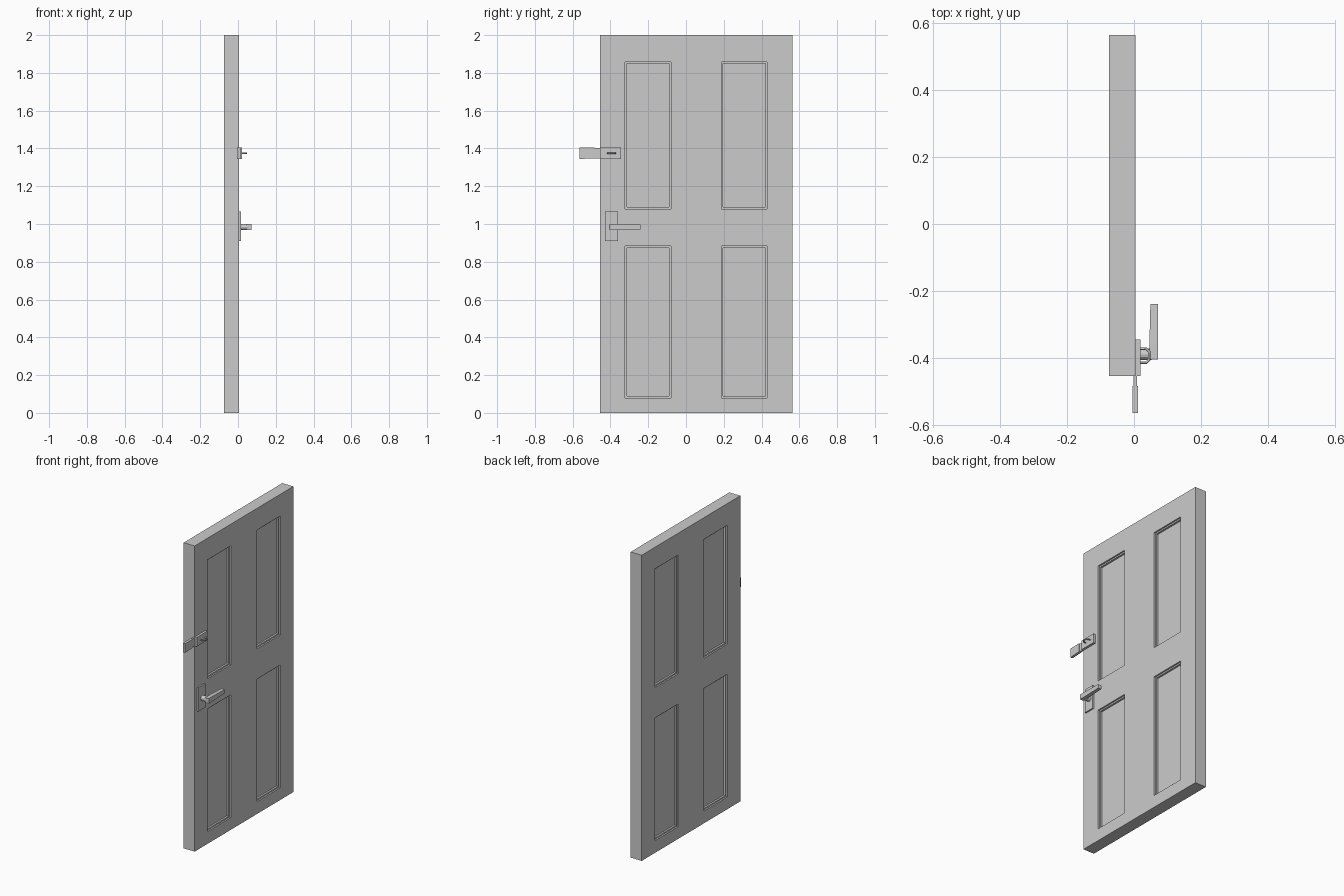
import bpy, bmesh

if "Cube" in bpy.data.objects:
    bpy.data.objects.remove(bpy.data.objects["Cube"])


def finish(name, bm):
    bmesh.ops.remove_doubles(bm, verts=bm.verts, dist=1e-5)
    bmesh.ops.recalc_face_normals(bm, faces=bm.faces)
    me = bpy.data.meshes.new(name)
    bm.to_mesh(me)
    bm.free()
    ob = bpy.data.objects.new(name, me)
    bpy.context.collection.objects.link(ob)
    return ob


def loft_y(name, sections):
    """Solid through rectangles (y, x0, x1, z0, z1) placed along y."""
    bm = bmesh.new()
    rings = [[bm.verts.new(p) for p in ((x0, y, z0), (x1, y, z0), (x1, y, z1), (x0, y, z1))]
             for y, x0, x1, z0, z1 in sections]
    for a, b in zip(rings, rings[1:]):
        for i in range(4):
            j = (i + 1) % 4
            bm.faces.new((a[i], a[j], b[j], b[i]))
    bm.faces.new(rings[0])
    bm.faces.new(rings[-1])
    return finish(name, bm)


def box(name, x, y, z):
    return loft_y(name, [(v, *x, *z) for v in y])


# Door leaf with stepped recessed panels on both sides
X0, X1 = -0.075, 0.005
YS = [-0.455, -0.322, -0.08, 0.188, 0.43, 0.565]
ZS = [0, 0.08, 0.883, 1.08, 1.858, 2]
bm = bmesh.new()


def rect(x, y0, y1, z0, z1, inset=0):
    y0, y1, z0, z1 = y0 + inset, y1 - inset, z0 + inset, z1 - inset
    return [bm.verts.new((x, y, z)) for y, z in ((y0, z0), (y1, z0), (y1, z1), (y0, z1))]


for x, inward in ((X0, 1), (X1, -1)):
    for i in range(5):
        for j in range(5):
            cell = (YS[i], YS[i + 1], ZS[j], ZS[j + 1])
            ring = rect(x, *cell)
            if i % 2 and j % 2:
                for depth, inset in ((0.01, 0), (0.01, 0.009), (0.022, 0.009)):
                    nxt = rect(x + inward * depth, *cell, inset)
                    for k in range(4):
                        m = (k + 1) % 4
                        bm.faces.new((ring[k], ring[m], nxt[m], nxt[k]))
                    ring = nxt
            bm.faces.new(ring)
bmesh.ops.remove_doubles(bm, verts=bm.verts, dist=1e-5)
# Outer rim joins the two sides
rim = [e for e in bm.edges if e.is_boundary]
bmesh.ops.bridge_loops(bm, edges=rim)
finish("door_leaf", bm)

# Lever handle
box("handle_plate", (0.004, 0.015), (-0.43, -0.36), (0.91, 1.065))
neck = bmesh.new()
bmesh.ops.create_cone(neck, cap_ends=True, segments=12, radius1=0.017, radius2=0.017, depth=0.04)
for v in neck.verts:
    v.co = (0.033 + v.co.z, -0.39 + v.co.x, 0.984 + v.co.y)
finish("handle_neck", neck)
loft_y("handle_lever", [(-0.405, 0.046, 0.072, 0.967, 1.0),
                        (-0.36, 0.046, 0.072, 0.968, 1.0),
                        (-0.24, 0.049, 0.072, 0.972, 0.997)])

# Hasp latch: fixed plate, hinge neck, swinging tab
box("hasp_plate", (0.004, 0.02), (-0.455, -0.345), (1.345, 1.405))
loft_y("hasp_neck", [(-0.487, -0.002, 0.009, 1.348, 1.402),
                     (-0.45, -0.002, 0.009, 1.348, 1.402)])
loft_y("hasp_tab", [(-0.565, -0.004, 0.012, 1.344, 1.404),
                    (-0.485, -0.004, 0.012, 1.348, 1.404)])

# Staple: thin bent rod
cu = bpy.data.curves.new("hasp_staple", 'CURVE')
cu.dimensions = '3D'
cu.bevel_depth = 0.004
cu.bevel_resolution = 1
cu.use_fill_caps = True
path = [(0.015, -0.415), (0.036, -0.415), (0.045, -0.406),
        (0.045, -0.382), (0.036, -0.373), (0.015, -0.373)]
sp = cu.splines.new('POLY')
sp.points.add(len(path) - 1)
for p, (x, y) in zip(sp.points, path):
    p.co = (x, y, 1.374, 1)
bpy.context.collection.objects.link(bpy.data.objects.new("hasp_staple", cu))
